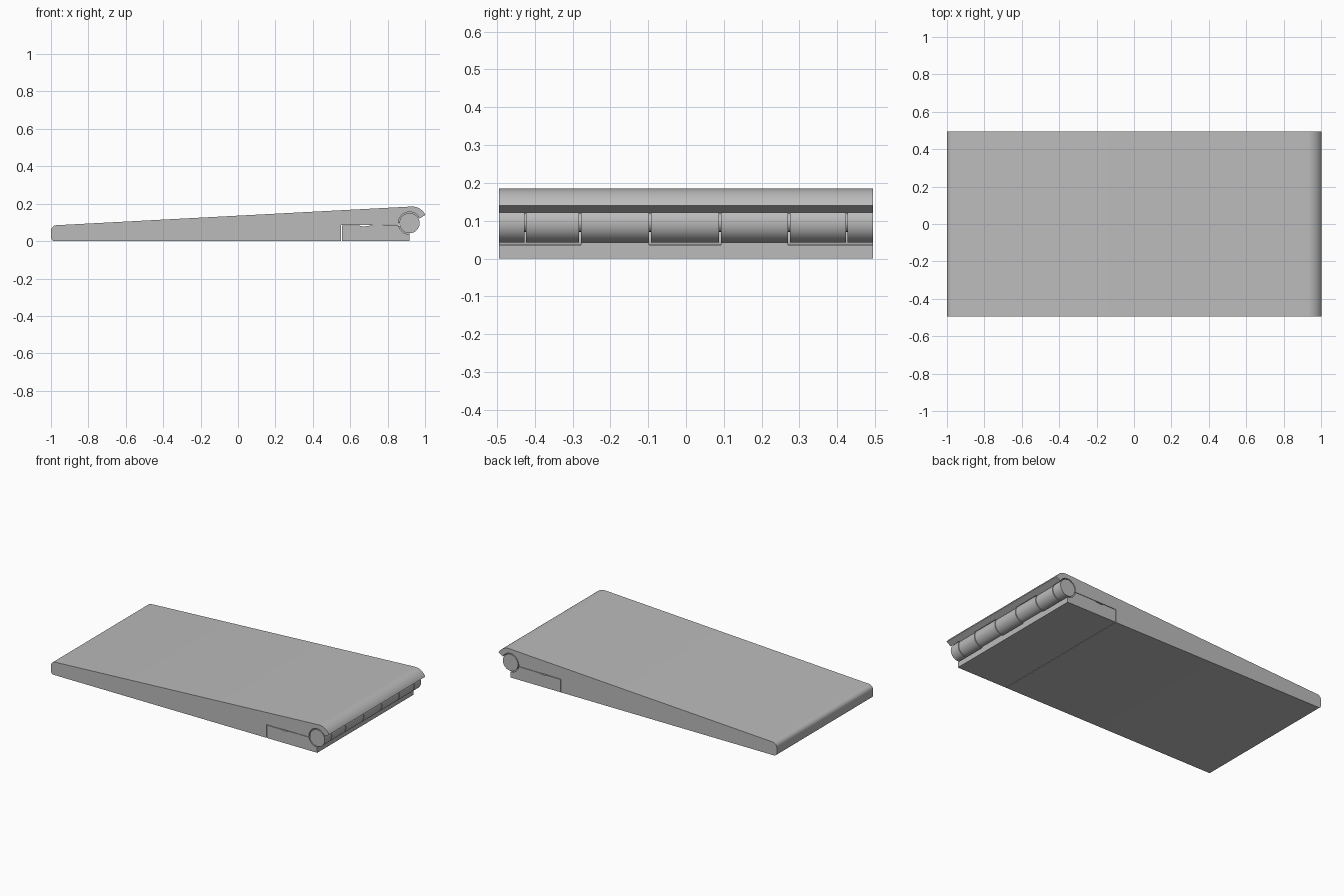
import bpy, bmesh
from math import sin, cos, radians

cube = bpy.data.objects.get("Cube")
if cube:
    bpy.data.objects.remove(cube, do_unlink=True)

HALF = 0.495            # half width along y
CX, CZ = 0.917, 0.096   # hinge axis
R, SOCKET = 0.054, 0.06
GAP = 0.0025

grey = bpy.data.materials.new("plain grey")
grey.use_nodes = True
grey.diffuse_color = (0.5, 0.5, 0.5, 1)
grey.node_tree.nodes["Principled BSDF"].inputs["Base Color"].default_value = (0.5, 0.5, 0.5, 1)


def arc(cx, cz, r, a0, a1, steps):
    """Points on an arc in the xz plane, angles in degrees."""
    angles = [radians(a0 + (a1 - a0) * i / steps) for i in range(steps + 1)]
    return [(cx + r * cos(a), cz + r * sin(a)) for a in angles]


def extrude(name, profile, y0, y1):
    """Solid made by sweeping an xz profile along y."""
    bm = bmesh.new()
    face = bm.faces.new([bm.verts.new((x, y0, z)) for x, z in profile])
    grown = bmesh.ops.extrude_face_region(bm, geom=[face], use_keep_orig=True)
    verts = [v for v in grown["geom"] if isinstance(v, bmesh.types.BMVert)]
    bmesh.ops.translate(bm, verts=verts, vec=(0, y1 - y0, 0))
    bmesh.ops.recalc_face_normals(bm, faces=bm.faces)
    mesh = bpy.data.meshes.new(name)
    bm.to_mesh(mesh)
    bm.free()
    mesh.materials.append(grey)
    obj = bpy.data.objects.new(name, mesh)
    bpy.context.collection.objects.link(obj)
    bpy.ops.object.select_all(action="DESELECT")
    obj.select_set(True)
    bpy.context.view_layer.objects.active = obj
    bpy.ops.object.shade_smooth_by_angle(angle=radians(30))
    return obj


# Wedge body: rounded thin end, step for the leaf, socket and curved lip
body = [(0.552, 0), (0.552, 0.086), (0.85, 0.088)]
body += arc(CX, CZ, SOCKET, 186, 25, 28)
body += arc(0.93, 0.105, 0.08, 26, 90, 12)
body += arc(-0.97, 0.055, 0.03, 93, 180, 8)
body += arc(-0.98, 0.02, 0.02, 180, 270, 6)
extrude("wedge_body", body, -HALF, HALF)

# Lower hinge leaf, hollowed around the barrel
leaf = [(0.555, 0), (0.555, 0.083), (0.65, 0.083), (0.67, 0.078), (0.72, 0.085)]
leaf += arc(CX, CZ, SOCKET, 190, 270, 14) + [(CX, 0)]
extrude("hinge_leaf", leaf, -HALF, HALF)

# Barrel knuckles, separated by narrow gaps, on a thin pin
cuts = [-HALF, -0.425, -0.28, -0.095, 0.09, 0.272, 0.425, HALF]
circle = arc(CX, CZ, R, 0, 360, 48)[:-1]
for i, (y0, y1) in enumerate(zip(cuts, cuts[1:])):
    start = y0 if i == 0 else y0 + GAP
    end = y1 if i == len(cuts) - 2 else y1 - GAP
    extrude(f"knuckle_{i + 1}", circle, start, end)
extrude("hinge_pin", arc(CX, CZ, 0.025, 0, 360, 24)[:-1], -HALF + 0.01, HALF - 0.01)

# Webs: most knuckles hang from the body, the other two join the leaf
for i, (y0, y1) in enumerate(zip(cuts[1:], cuts[2:-1])):
    if i % 2:
        web = arc(CX, CZ, SOCKET + 0.002, 195, 270, 10) + arc(CX, CZ, R - 0.004, 270, 195, 10)
        name = "leaf_web"
    else:
        web = arc(CX, CZ, SOCKET + 0.002, 30, 180, 16) + arc(CX, CZ, R - 0.004, 180, 30, 16)
        name = "body_web"
    extrude(f"{name}_{i + 1}", web, y0 + GAP, y1 - GAP)
